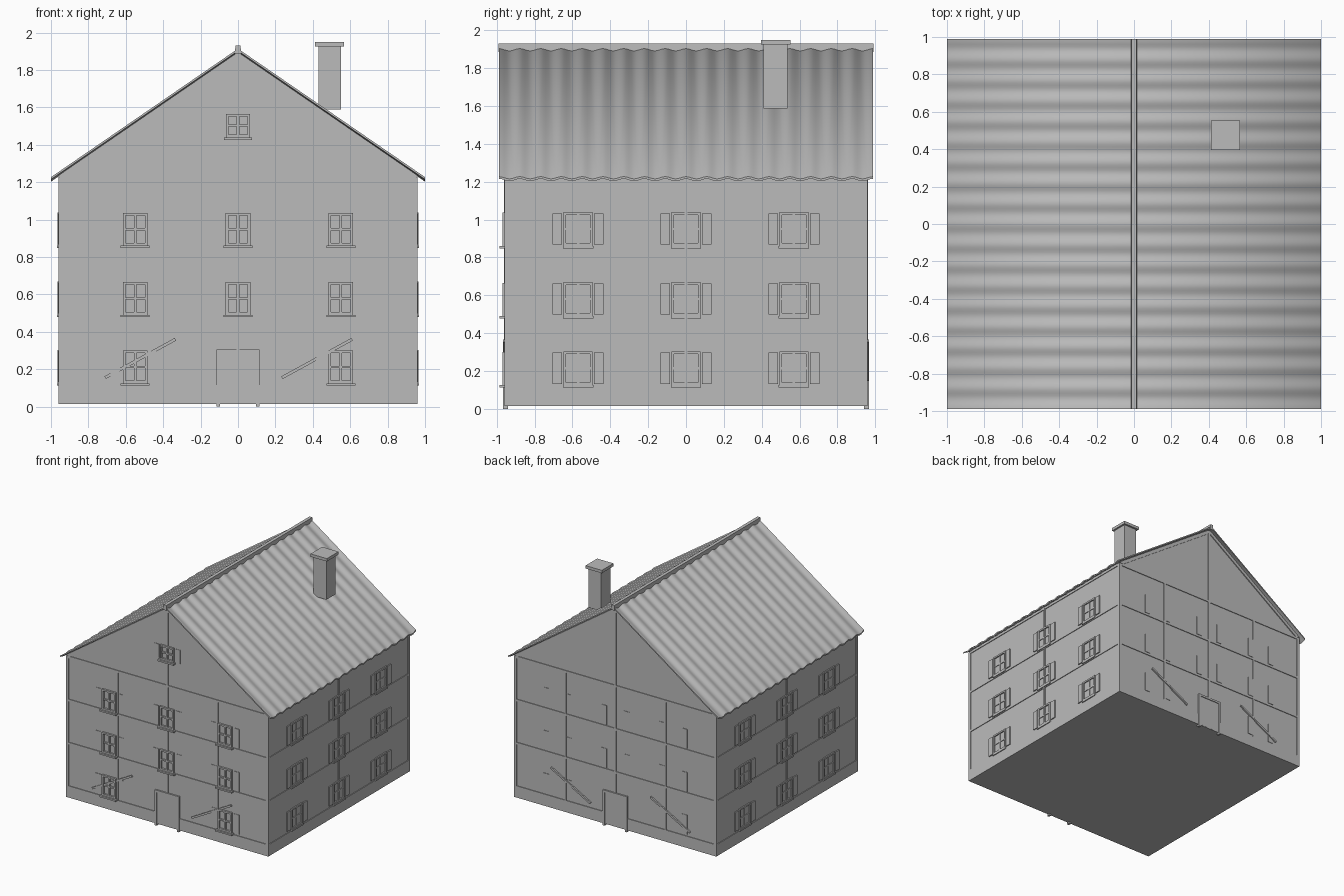
import bpy, bmesh, math
from mathutils import Matrix, Vector

if "Cube" in bpy.data.objects:
    bpy.data.objects.remove(bpy.data.objects["Cube"])

grey = bpy.data.materials.new("plain grey")
grey.diffuse_color = (0.5, 0.5, 0.5, 1)
grey.use_nodes = True
grey.node_tree.nodes["Principled BSDF"].inputs["Base Color"].default_value = grey.diffuse_color

W = 0.954          # wall face distance from the centre
SLOPE = 0.687      # roof rise per unit


def finish(name, bm):
    bmesh.ops.recalc_face_normals(bm, faces=bm.faces)
    me = bpy.data.meshes.new(name)
    bm.to_mesh(me)
    bm.free()
    me.materials.append(grey)
    ob = bpy.data.objects.new(name, me)
    bpy.context.collection.objects.link(ob)
    return ob


def box(bm, lo, hi, m=Matrix()):
    lo, hi = Vector(lo), Vector(hi)
    s = Matrix.Diagonal((*(hi - lo), 1))
    bmesh.ops.create_cube(bm, size=1, matrix=m @ Matrix.Translation((lo + hi) / 2) @ s)


def prism(bm, pts, y0, y1):
    """Extrude an x-z outline along y."""
    f = bm.faces.new([bm.verts.new((x, y0, z)) for x, z in pts])
    r = bmesh.ops.extrude_face_region(bm, geom=[f])
    bmesh.ops.translate(bm, vec=(0, y1 - y0, 0),
                        verts=[v for v in r["geom"] if isinstance(v, bmesh.types.BMVert)])


def side(deg):
    """Wall frame: local x along the wall, local -y outward."""
    return Matrix.Rotation(math.radians(deg), 4, 'Z')


def plate(bm, m, u0, u1, z0, z1, out):
    """Plate on a wall, standing out to the given distance."""
    box(bm, (u0, -out, z0), (u1, -W + 0.012, z1), m)


# walls with gables
bm = bmesh.new()
top = 1.895
prism(bm, [(-W, 0.1), (W, 0.1), (W, top - SLOPE * W), (0, top), (-W, top - SLOPE * W)], -W, W)
finish("walls", bm)

# plinth
bm = bmesh.new()
box(bm, (-0.96, -0.96, 0.015), (0.96, 0.96, 0.115))
finish("plinth", bm)

# timber frame
bm = bmesh.new()
for deg in (0, 90, 180, 270):
    m = side(deg)
    for z in (0.48, 0.85, 1.22):
        plate(bm, m, -0.96, 0.96, z - 0.009, z + 0.009, 0.96)
    for s in (-1, 1):
        plate(bm, m, min(s * 0.96, s * 0.936), max(s * 0.96, s * 0.936), 0.115, 1.225, 0.96)
    gable = deg in (0, 180)
    plate(bm, m, -0.009, 0.009, 0.29 if gable else 0.115, 1.88 if gable else 1.22, 0.961)
    if gable:
        for u in (-0.475, 0.475):
            plate(bm, m, u - 0.009, u + 0.009, 0.115, 1.22, 0.96)
finish("timber_frame", bm)

# sloping beams along the gable edges
bm = bmesh.new()
for y0, y1 in ((-0.962, -W + 0.01), (W - 0.01, 0.962)):
    for s in (-1, 1):
        prism(bm, [(0, 1.895), (s * 0.96, 1.895 - SLOPE * 0.96),
                   (s * 0.925, 1.862 - SLOPE * 0.925), (0, 1.862)], y0, y1)
finish("gable_beams", bm)

# diagonal braces on the front and back
bm = bmesh.new()
d = Vector((0.375, 0.205))
n = Vector((-d.y, d.x)).normalized() * 0.008
for x in (-0.71, 0.235):
    a = Vector((x, 0.155))
    for y0, y1 in ((-0.966, -W + 0.01), (W - 0.01, 0.966)):
        prism(bm, [a + n, a - n, a + d - n, a + d + n], y0, y1)
finish("diagonal_braces", bm)


# windows and shutters
def window(bm, m, u, z0, h, w, t, out, bars):
    z1 = z0 + h
    plate(bm, m, u - w, u - w + t, z0, z1, out)
    plate(bm, m, u + w - t, u + w, z0, z1, out)
    plate(bm, m, u - w + t, u + w - t, z0, z0 + t, out)
    plate(bm, m, u - w + t, u + w - t, z1 - t, z1, out)
    zm = (z0 + z1) / 2
    plate(bm, m, u - 0.007, u + 0.007, z0 + t, z1 - t, bars)
    plate(bm, m, u - w + t, u + w - t, zm - 0.006, zm + 0.006, bars)


frames, sills, shutters = bmesh.new(), bmesh.new(), bmesh.new()
front, back = side(0), side(180)
rows = (0.125, 0.491, 0.861)
for z in rows:
    for u in (-0.55, 0, 0.55):
        if u or z > 0.2:
            window(frames, front, u, z, 0.175, 0.066, 0.014, 0.970, 0.967)
            plate(sills, front, u - 0.078, u + 0.078, z - 0.013, z, 0.985)
            for m in (front, back):
                for c in (u - 0.107, u + 0.107):
                    plate(shutters, m, c - 0.025, c + 0.025, z + 0.005, z + 0.17, 0.958)
    for deg in (90, 270):
        m = side(deg)
        for u in (-0.57, 0, 0.57):
            window(frames, m, u, z, 0.178, 0.077, 0.014, 0.964, 0.960)
            plate(sills, m, u - 0.08, u + 0.08, z - 0.013, z, 0.968)
            for c in (u - 0.11, u + 0.11):
                plate(shutters, m, c - 0.025, c + 0.025, z + 0.007, z + 0.172, 0.963)
# gable window
window(frames, front, 0, 1.44, 0.125, 0.064, 0.014, 0.970, 0.967)
plate(sills, front, -0.075, 0.075, 1.426, 1.44, 0.985)
for c in (-0.1, 0.1):
    plate(shutters, front, c - 0.022, c + 0.022, 1.445, 1.56, 0.958)
finish("window_frames", frames)
finish("window_sills", sills)
finish("shutters", shutters)

# doors and door frames
door, frame = bmesh.new(), bmesh.new()
for m in (front, back):
    plate(door, m, -0.1, 0.1, 0.02, 0.29, 0.9605)
    plate(frame, m, -0.115, -0.096, 0, 0.305, 0.967)
    plate(frame, m, 0.096, 0.115, 0, 0.305, 0.967)
    plate(frame, m, -0.096, 0.096, 0.287, 0.305, 0.967)
finish("doors", door)
finish("door_frames", frame)

# corrugated roof sheet, mirrored to the other slope
bm = bmesh.new()
WAVES, SEG = 18, 8
rings = []
for i in range(WAVES * SEG + 1):
    y = -0.988 + 1.976 * i / (WAVES * SEG)
    w = 0.006 * math.cos(2 * math.pi * i / SEG)
    rings.append([bm.verts.new((x, y, 1.908 - SLOPE * x + dz + w))
                  for x, dz in ((0, 0), (1, 0), (1, -0.012), (0, -0.012))])
for a, b in zip(rings, rings[1:]):
    for j in range(3):
        bm.faces.new((a[j], a[j + 1], b[j + 1], b[j]))
bm.faces.new(rings[0])
bm.faces.new(rings[-1])
roof = finish("roof", bm)
roof.modifiers.new("mirror", 'MIRROR')
bpy.context.view_layer.objects.active = roof
roof.select_set(True)
bpy.ops.object.shade_smooth_by_angle(angle=math.radians(40))

# ridge cap
bm = bmesh.new()
prism(bm, [(-0.016, 1.885), (0.016, 1.885), (0.014, 1.93), (-0.014, 1.93)], -0.99, 0.99)
finish("ridge_cap", bm)

# chimney, its level foot just above the slope
bm = bmesh.new()
box(bm, (0.43, 0.41, 1.588), (0.552, 0.537, 1.925))
finish("chimney", bm)
bm = bmesh.new()
box(bm, (0.412, 0.396, 1.925), (0.567, 0.553, 1.95))
finish("chimney_cap", bm)
